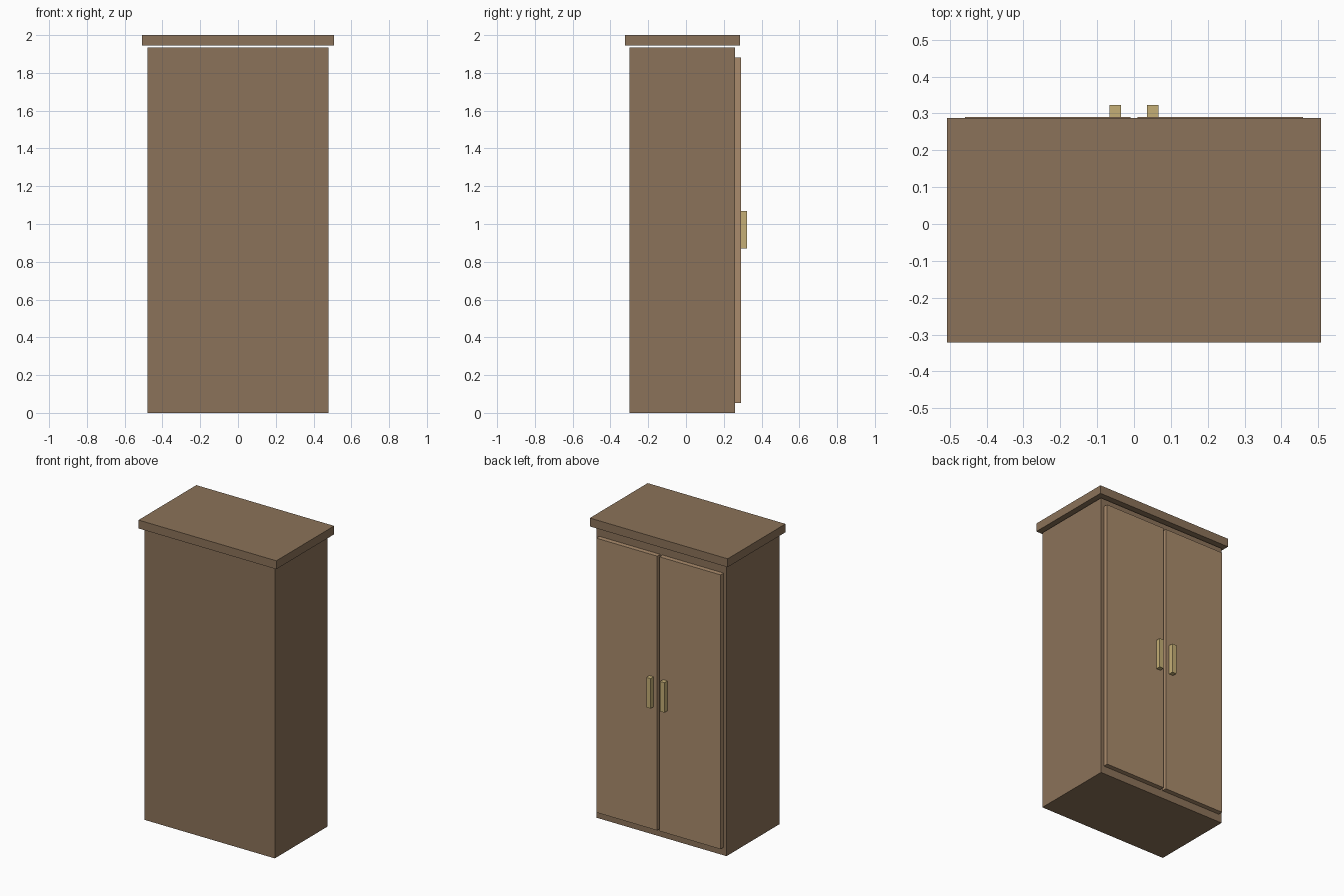
import bpy

if "Cube" in bpy.data.objects:
    bpy.data.objects.remove(bpy.data.objects["Cube"])


def material(name, color):
    m = bpy.data.materials.new(name)
    m.diffuse_color = (*color, 1)
    m.use_nodes = True
    m.node_tree.nodes["Principled BSDF"].inputs["Base Color"].default_value = m.diffuse_color
    return m


dark_wood = material("dark_wood", (0.26, 0.17, 0.10))
light_wood = material("light_wood", (0.40, 0.26, 0.15))
brass = material("brass", (0.56, 0.43, 0.18))


def box(name, x, y, z, mat):
    """Box given by its (min, max) range on each axis."""
    spans = (x, y, z)
    bpy.ops.mesh.primitive_cube_add(size=1, location=[(a + b) / 2 for a, b in spans])
    o = bpy.context.object
    o.name = name
    o.scale = [b - a for a, b in spans]
    bpy.ops.object.transform_apply(location=False, rotation=False, scale=True)
    o.data.materials.append(mat)
    return o


# Carcass and overhanging top, with a narrow shadow gap between them
box("cabinet_body", (-0.48, 0.48), (-0.298, 0.259), (0, 1.934), dark_wood)
box("cabinet_top", (-0.508, 0.508), (-0.322, 0.287), (1.944, 2.0), dark_wood)

# Pair of doors with upright handles on the +y side
for side, s in (("left", -1), ("right", 1)):
    box(f"{side}_door", sorted((s * 0.009, s * 0.458)), (0.259, 0.291), (0.053, 1.881), light_wood)
    box(f"{side}_handle", sorted((s * 0.035, s * 0.066)), (0.291, 0.323), (0.87, 1.07), brass)
